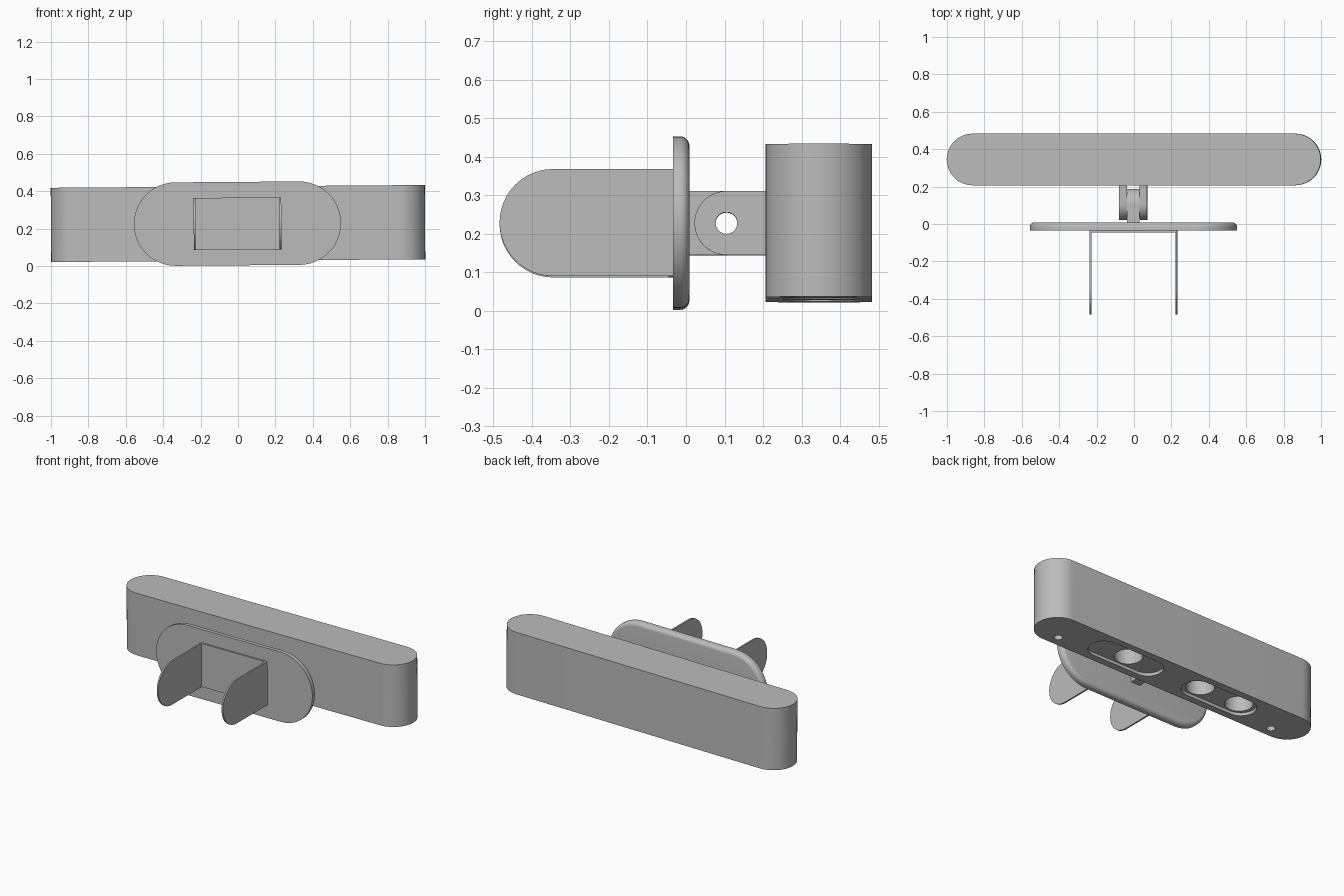
import bpy, bmesh
from math import pi, sin, cos
from mathutils import Matrix

cube = bpy.data.objects.get("Cube")
if cube:
    bpy.data.objects.remove(cube, do_unlink=True)

grey = bpy.data.materials.new("light grey")
grey.use_nodes = True
grey.diffuse_color = (0.5, 0.5, 0.5, 1)
grey.node_tree.nodes["Principled BSDF"].inputs["Base Color"].default_value = grey.diffuse_color

MID = 0.227                                   # height of the centre line
TILT = Matrix.Translation((0, 0, MID)) @ Matrix.Rotation(-0.0075, 4, 'Y') @ Matrix.Translation((0, 0, -MID))
TO_XZ = Matrix(((1, 0, 0, 0), (0, 0, 1, 0), (0, 1, 0, 0), (0, 0, 0, 1)))   # extrude along y
TO_YZ = Matrix(((0, 0, 1, 0), (1, 0, 0, 0), (0, 1, 0, 0), (0, 0, 0, 1)))   # extrude along x
TO_XY = Matrix.Identity(4)                                                # extrude along z


def arc(cx, cy, r, start, end, n=24):
    return [(cx + r * cos(start + (end - start) * i / n),
             cy + r * sin(start + (end - start) * i / n)) for i in range(n + 1)]


def stadium(cx, cy, half, r):
    return arc(cx + half, cy, r, -pi / 2, pi / 2) + arc(cx - half, cy, r, pi / 2, 3 * pi / 2)


def circle(cx, cy, r):
    return arc(cx, cy, r, 0, 2 * pi, 40)[:-1]


def tongue(base, tip, r):
    """Strip that is square at base and round at tip."""
    s = 1 if tip > base else -1
    return [(base, MID + r), (base, MID - r)] + arc(tip - s * r, MID, r, -pi / 2, -pi / 2 + s * pi)


def prism(name, outline, lo, hi, axis, bevel=0):
    """Extrude an outline from lo to hi, optionally rounding the far rim."""
    bm = bmesh.new()
    face = bm.faces.new([bm.verts.new((a, b, lo)) for a, b in outline])
    ext = bmesh.ops.extrude_face_region(bm, geom=[face])["geom"]
    top = [v for v in ext if isinstance(v, bmesh.types.BMVert)]
    bmesh.ops.translate(bm, verts=top, vec=(0, 0, hi - lo))
    if bevel:
        rim = [e for e in bm.edges if all(abs(v.co.z - hi) < 1e-5 for v in e.verts)]
        bmesh.ops.bevel(bm, geom=rim, offset=bevel, segments=6, profile=0.5, affect='EDGES')
    bm.transform(TILT @ axis)
    bmesh.ops.recalc_face_normals(bm, faces=bm.faces)
    mesh = bpy.data.meshes.new(name)
    bm.to_mesh(mesh)
    bm.free()
    mesh.materials.append(grey)
    obj = bpy.data.objects.new(name, mesh)
    bpy.context.collection.objects.link(obj)
    return obj


def cut(obj, cutters):
    """Subtract the cutters, then discard them."""
    for c in cutters:
        c.hide_render = True
        mod = obj.modifiers.new("cut", 'BOOLEAN')
        mod.operation, mod.solver, mod.object = 'DIFFERENCE', 'EXACT', c
        bpy.context.view_layer.objects.active = obj
        bpy.ops.object.modifier_apply(modifier=mod.name)
        bpy.data.objects.remove(c, do_unlink=True)


# Long body with recesses, sockets and screw holes underneath
BOTTOM, TOP, BODY_Y = 0.029, 0.426, 0.345
body = prism("body", stadium(0, BODY_Y, 0.862, 0.138), BOTTOM, TOP, TO_XY)
cutters = [prism("recess", stadium(x, BODY_Y, 0.165, 0.092), BOTTOM - 0.1, BOTTOM + 0.02, TO_XY)
           for x in (-0.35, 0.35)]
cutters += [prism("socket", circle(x, BODY_Y, 0.083), BOTTOM - 0.1, BOTTOM + 0.3, TO_XY)
            for x in (-0.5, -0.21, 0.33)]
cutters += [prism("screw_hole", circle(x, BODY_Y - 0.07, 0.025), BOTTOM - 0.1, BOTTOM + 0.1, TO_XY)
            for x in (-0.8, 0.8)]
cut(body, cutters)

# Oval mounting plate, rounded on its rear rim
plate = prism("mounting_plate", stadium(-0.003, MID, 0.331, 0.223), -0.034, 0.009, TO_XZ, 0.025)

# Bracket in front: thin back and two drilled arms
back = prism("bracket_back", [(-0.237, MID - 0.139), (0.232, MID - 0.139),
                              (0.232, MID + 0.139), (-0.237, MID + 0.139)], -0.045, -0.032, TO_XZ)
parts = [body, plate, back]
for side, x in (("right", -0.237), ("left", 0.222)):
    arm = prism(side + "_bracket_arm", tongue(-0.034, -0.484, 0.139), x, x + 0.01, TO_YZ)
    cut(arm, [prism("hole", circle(-0.325, MID, 0.055), x - 0.1, x + 0.1, TO_YZ)])
    parts.append(arm)

# Hinge: centre lug on the plate between two ears on the body
for name, base, tip, lo, hi in (("hinge_lug", 0.0, 0.188, -0.036, 0.029),
                                ("right_hinge_ear", 0.22, 0.022, -0.08, -0.038),
                                ("left_hinge_ear", 0.22, 0.022, 0.031, 0.071)):
    leaf = prism(name, tongue(base, tip, 0.083), lo, hi, TO_YZ)
    cut(leaf, [prism("pin_hole", circle(0.105, MID, 0.028), lo - 0.1, hi + 0.1, TO_YZ)])
    parts.append(leaf)

# Smooth curved walls, keep edges sharp
bpy.ops.object.select_all(action='DESELECT')
for p in parts:
    p.select_set(True)
bpy.context.view_layer.objects.active = body
bpy.ops.object.shade_smooth_by_angle(angle=0.6)
